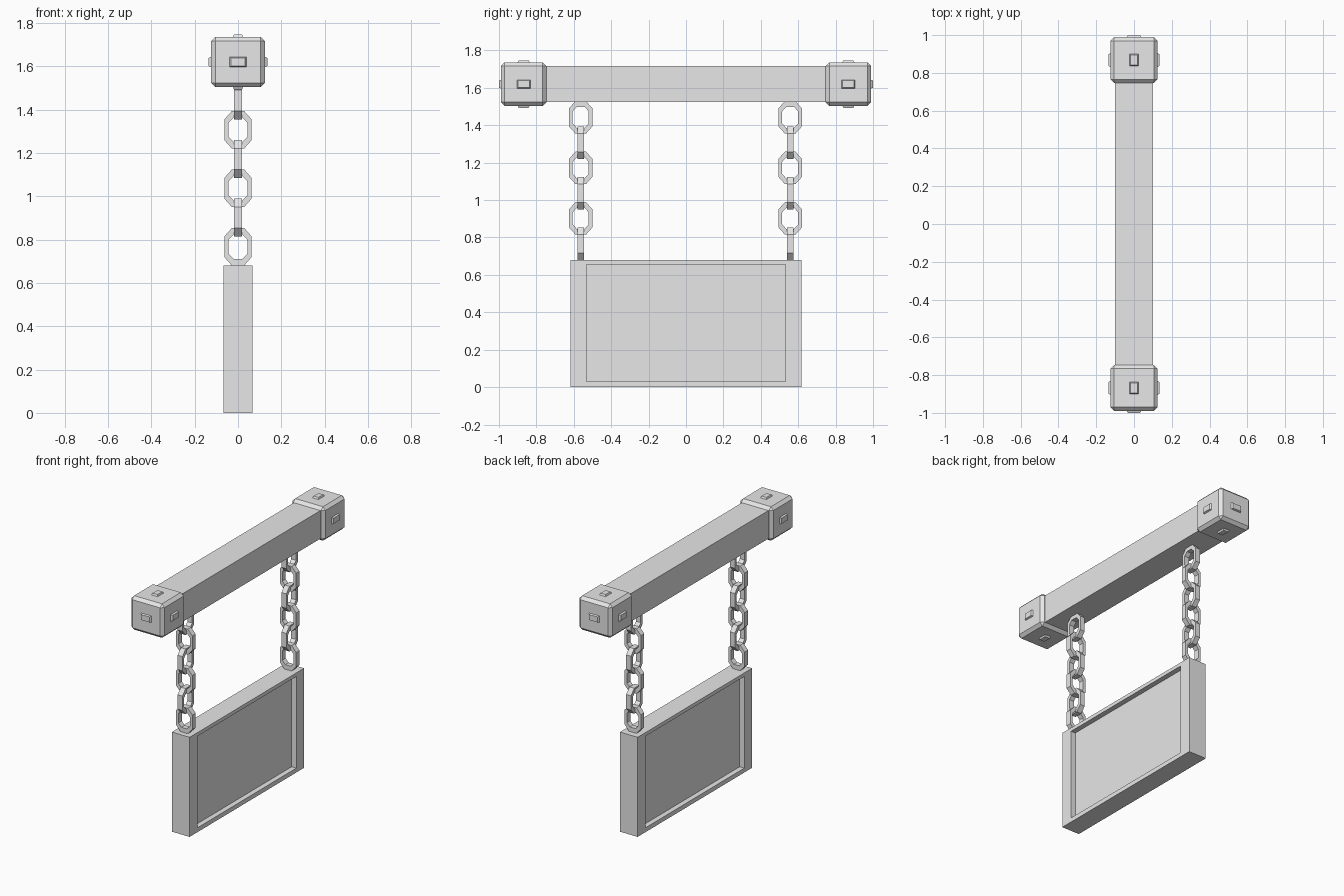
import bpy, bmesh
from math import pi
from mathutils import Matrix, Vector

cube = bpy.data.objects.get("Cube")
if cube:
    bpy.data.objects.remove(cube, do_unlink=True)

grey = bpy.data.materials.new("plain grey")
grey.use_nodes = True
COLOUR = (0.8, 0.8, 0.8, 1)
grey.diffuse_color = COLOUR
grey.node_tree.nodes["Principled BSDF"].inputs["Base Color"].default_value = COLOUR


def finish(name, bm):
    bmesh.ops.recalc_face_normals(bm, faces=bm.faces)
    mesh = bpy.data.meshes.new(name)
    bm.to_mesh(mesh)
    bm.free()
    mesh.materials.append(grey)
    obj = bpy.data.objects.new(name, mesh)
    bpy.context.collection.objects.link(obj)
    return obj


def box(centre, size):
    bm = bmesh.new()
    bmesh.ops.create_cube(bm, size=1, matrix=Matrix.Translation(centre) @ Matrix.Diagonal((*size, 1)))
    return bm


# Crossbeam
finish("crossbeam", box((0, 0, 1.62), (0.2, 1.7, 0.192)))

# Sign board with a recessed panel on both broad sides
bm = box((0, 0, 0.34), (0.134, 1.235, 0.68))
bm.normal_update()
for face in [f for f in bm.faces if abs(f.normal.x) > 0.9]:
    side = 1 if face.normal.x > 0 else -1
    bmesh.ops.inset_region(bm, faces=[face], thickness=0.02)
    for v in face.verts:
        v.co.y = 0.533 if v.co.y > 0 else -0.533
        v.co.z = 0.655 if v.co.z > 0.34 else 0.03
    bmesh.ops.inset_region(bm, faces=[face], thickness=0, depth=0)
    for v in face.verts:
        v.co.x = side * 0.032
finish("sign_board", bm)


def stud(name, centre, normal, up, length):
    """Small tapered stud standing on a cap face."""
    n, u = Vector(normal), Vector(up)
    t = u.cross(n)
    bm = bmesh.new()
    rings = []
    for height, shrink in ((-0.005, 1), (0.011, 0.75)):
        rings.append([bm.verts.new(Vector(centre) + n * height
                      + t * a * length / 2 * shrink + u * b * 0.025 * shrink)
                      for a, b in ((-1, -1), (1, -1), (1, 1), (-1, 1))])
    bm.faces.new(rings[1])
    bm.faces.new(rings[0][::-1])
    for i in range(4):
        j = (i + 1) % 4
        bm.faces.new((rings[0][i], rings[0][j], rings[1][j], rings[1][i]))
    finish(name, bm)


# Bevelled end caps, each with studs on its five exposed faces
for label, s in (("front", -1), ("back", 1)):
    centre = Vector((0, s * 0.868, 1.62))
    half = Vector((0.125, 0.122, 0.116))
    bm = box(centre, half * 2)
    bmesh.ops.bevel(bm, geom=bm.edges[:], offset=0.02, segments=1, affect='EDGES')
    finish(label + "_end_cap", bm)
    for where, n, up, length in (("end", (0, s, 0), (0, 0, 1), 0.085),
                                 ("left", (1, 0, 0), (0, 0, 1), 0.08),
                                 ("right", (-1, 0, 0), (0, 0, 1), 0.08),
                                 ("top", (0, 0, 1), (1, 0, 0), 0.07),
                                 ("bottom", (0, 0, -1), (1, 0, 0), 0.07)):
        n = Vector(n)
        stud(f"{label}_cap_{where}_stud", centre + n * half.dot(Vector(map(abs, n))), n, up, length)


def octagon(w, h, cut_w, cut_z):
    quarter = [(w, h - cut_z), (w - cut_w, h)]
    return (quarter + [(-a, b) for a, b in quarter[::-1]]
            + [(-a, -b) for a, b in quarter] + [(a, -b) for a, b in quarter[::-1]])


def chain_link(name, centre, angle):
    """Stretched eight-sided ring with a rectangular section."""
    bm = bmesh.new()
    outer = octagon(0.062, 0.087, 0.034, 0.038)
    inner = octagon(0.043, 0.056, 0.022, 0.024)
    place = Matrix.Translation(centre) @ Matrix.Rotation(angle, 4, 'Z')
    loops = [[bm.verts.new(place @ Vector((a, d, b))) for a, b in ring]
             for ring, d in ((outer, -0.018), (outer, 0.018), (inner, 0.018), (inner, -0.018))]
    for k in range(4):
        p, q = loops[k], loops[(k + 1) % 4]
        for i in range(8):
            j = (i + 1) % 8
            bm.faces.new((p[i], p[j], q[j], q[i]))
    finish(name, bm)


# Two hanging chains of alternating links
for label, y in (("front", -0.563), ("back", 0.557)):
    for i in range(6):
        chain_link(f"{label}_chain_link_{i + 1}", (0, y, 1.442 - 0.135 * i),
                   pi / 2 if i % 2 == 0 else 0)
